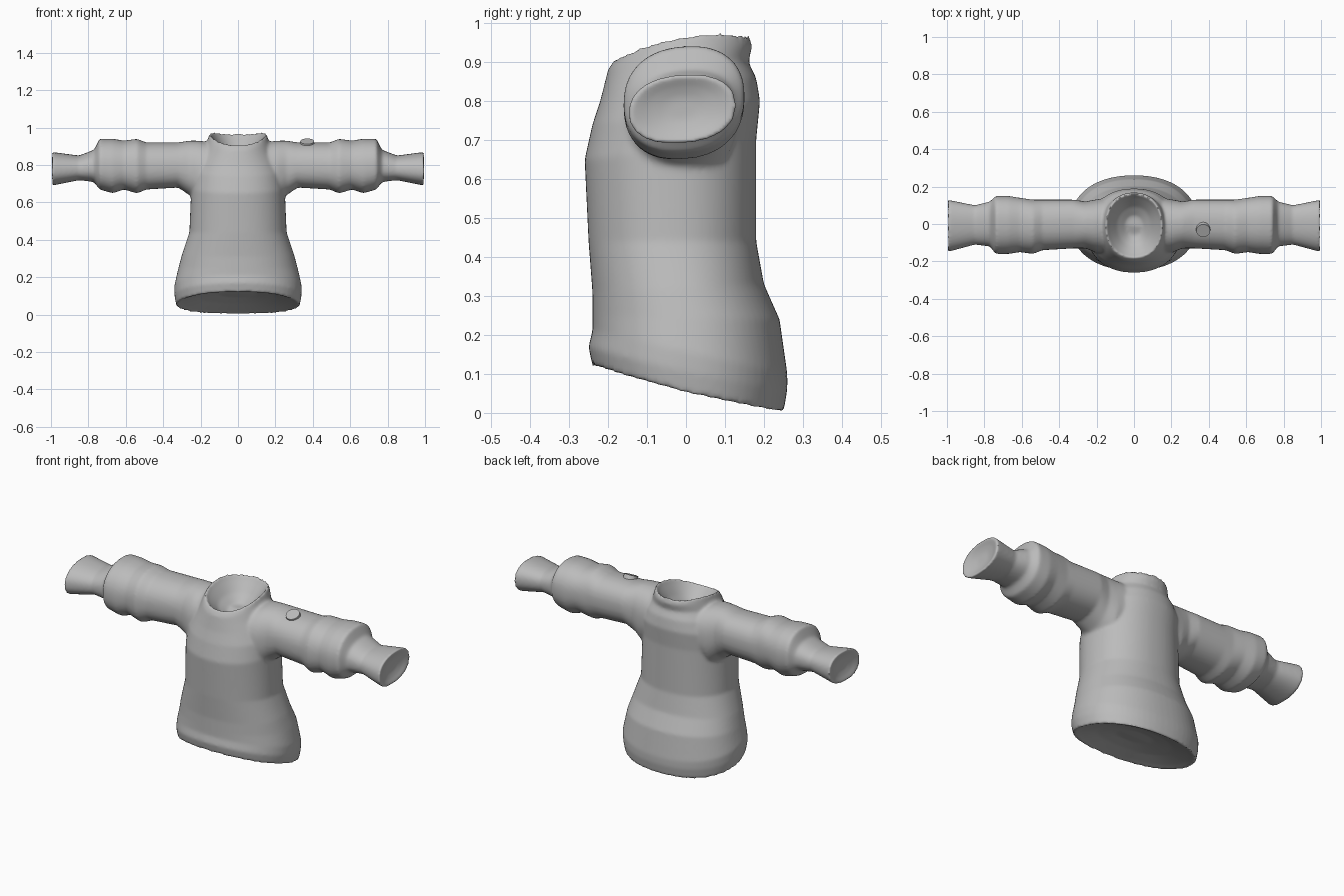
import bpy, bmesh, math
from mathutils import Vector

if "Cube" in bpy.data.objects:
    bpy.data.objects.remove(bpy.data.objects["Cube"])

grey = bpy.data.materials.new("Cloth Grey")
grey.use_nodes = True
colour = (0.5, 0.5, 0.5, 1)
grey.diffuse_color = colour
grey.node_tree.nodes["Principled BSDF"].inputs["Base Color"].default_value = colour

SIDES = 64


def power(value, exponent):
    return math.copysign(abs(value) ** (2 / exponent), value)


def rounded_outline(exponent):
    """Unit rounded outline of a cross-section."""
    angles = [math.tau * i / SIDES for i in range(SIDES)]
    return [(power(math.cos(angle), exponent), power(math.sin(angle), exponent))
            for angle in angles]


def torso_ring(half_width, front, back, z_front, z_back, sag=0):
    """Level or slanted ring around the body; sag lowers its sides."""
    ring = []
    for across, depth in rounded_outline(2.2):
        blend = (depth + 1) / 2
        height = z_front + (z_back - z_front) * blend - sag * (1 - depth ** 2)
        ring.append(Vector((half_width * across, front + (back - front) * blend, height)))
    return ring


def sleeve_ring(side, x, bottom, top, front, back):
    """Upright ring around the arm, sheared up slightly towards the back."""
    ring = []
    for across, rise in rounded_outline(2.3):
        y = (front + back) / 2 + across * (back - front) / 2
        height = (bottom + top) / 2 + rise * (top - bottom) / 2 + 0.07 * y
        ring.append(Vector((side * x, y, height)))
    return ring


def dish(rim, push):
    """Rings that close an opening with a soft hollow."""
    centre = sum(rim, Vector()) / len(rim)
    return [[centre + (point - centre) * scale + push * (1 - scale ** 2) for point in rim]
            for scale in (0.9, 0.6, 0.3)]


def loft(bm, rings):
    """Skin the rings and close both ends."""
    loops = [[bm.verts.new(point) for point in ring] for ring in rings]
    for lower, upper in zip(loops, loops[1:]):
        for i in range(SIDES):
            j = (i + 1) % SIDES
            bm.faces.new((lower[i], lower[j], upper[j], upper[i]))
    bm.faces.new(reversed(loops[0]))
    bm.faces.new(loops[-1])


def finish(name, bm):
    """Turn the bmesh into a grey object in the scene."""
    bmesh.ops.recalc_face_normals(bm, faces=bm.faces)
    mesh = bpy.data.meshes.new(name)
    bm.to_mesh(mesh)
    bm.free()
    mesh.materials.append(grey)
    obj = bpy.data.objects.new(name, mesh)
    bpy.context.collection.objects.link(obj)
    return obj


# Torso from the slanted hem, over the waist and shoulders, to the collar
torso = [torso_ring(*values) for values in (
    (0.33, -0.24, 0.25, 0.12, 0, 0.01),
    (0.34, -0.25, 0.26, 0.17, 0.06, 0.01),
    (0.34, -0.24, 0.26, 0.21, 0.1),
    (0.32, -0.24, 0.24, 0.25, 0.24),
    (0.3, -0.24, 0.2, 0.31, 0.33),
    (0.26, -0.25, 0.18, 0.44, 0.44),
    (0.25, -0.26, 0.18, 0.65, 0.7),
    (0.24, -0.24, 0.19, 0.74, 0.8),
    (0.21, -0.22, 0.18, 0.8, 0.86, -0.01),
    (0.18, -0.21, 0.16, 0.84, 0.9, -0.02),
    (0.16, -0.2, 0.17, 0.88, 0.94, -0.03),
    (0.15, -0.18, 0.16, 0.91, 0.97, -0.03),
)]
underside = dish(torso[0], Vector((0, 0, 0.06)))
neck_hollow = dish(torso[-1], Vector((0, 0, -0.12)))
bm = bmesh.new()
loft(bm, underside[::-1] + torso + neck_hollow)

# Sleeves: flared shoulder, gathered forearm, narrow cuff, shallow end
sleeve_profile = (
    (0.14, 0.62, 0.92, -0.16, 0.14),
    (0.21, 0.59, 0.93, -0.15, 0.13),
    (0.26, 0.64, 0.93, -0.13, 0.12),
    (0.32, 0.68, 0.92, -0.13, 0.13),
    (0.49, 0.67, 0.92, -0.14, 0.13),
    (0.54, 0.65, 0.94, -0.16, 0.13),
    (0.61, 0.67, 0.93, -0.15, 0.14),
    (0.67, 0.65, 0.94, -0.16, 0.15),
    (0.74, 0.67, 0.94, -0.16, 0.15),
    (0.77, 0.71, 0.88, -0.12, 0.12),
    (0.85, 0.72, 0.85, -0.11, 0.1),
    (1, 0.69, 0.87, -0.15, 0.13),
)
for side in (1, -1):
    sleeve = [sleeve_ring(side, *values) for values in sleeve_profile]
    loft(bm, sleeve + dish(sleeve[-1], Vector((-0.03 * side, 0, 0))))

# Fuse the garment into one soft skin
sweater = finish("sweater", bm)
remesh = sweater.modifiers.new("fuse", 'REMESH')
remesh.mode = 'VOXEL'
remesh.voxel_size = 0.008
remesh.use_smooth_shade = True
soften = sweater.modifiers.new("soften", 'SMOOTH')
soften.factor = 0.5
soften.iterations = 8

# Button on the left upper sleeve
bm = bmesh.new()
bmesh.ops.create_cone(bm, cap_ends=True, segments=24, radius1=0.04,
                      radius2=0.037, depth=0.03)
button = finish("sleeve_button", bm)
button.location = (0.37, -0.03, 0.913)
button.rotation_euler = (math.radians(24), 0, 0)

# Smooth shading that keeps the rims sharp
for obj in (sweater, button):
    bpy.ops.object.select_all(action='DESELECT')
    obj.select_set(True)
    bpy.context.view_layer.objects.active = obj
    bpy.ops.object.shade_smooth_by_angle(angle=math.radians(50))
